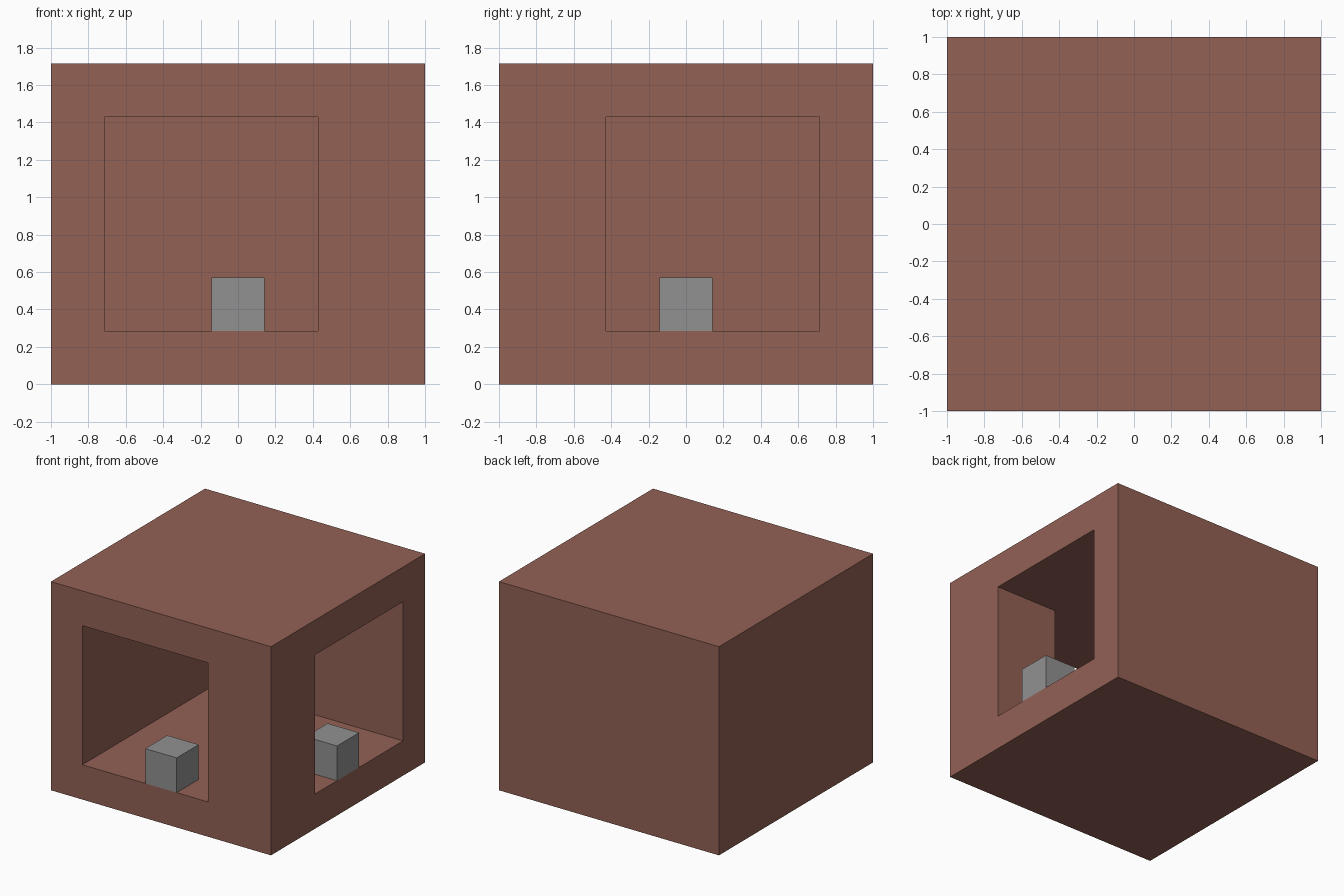
import bpy
import bmesh

if "Cube" in bpy.data.objects:
    bpy.data.objects.remove(bpy.data.objects["Cube"], do_unlink=True)

U = 2 / 7  # one grid module; the shell is 7 x 7 x 6 modules


def make_material(name, rgb):
    mat = bpy.data.materials.new(name)
    mat.use_nodes = True
    mat.diffuse_color = (*rgb, 1)
    mat.node_tree.nodes["Principled BSDF"].inputs["Base Color"].default_value = (*rgb, 1)
    return mat


def prism(name, outline, bottom, top, mat):
    """Extrude a plan outline, given in modules, from bottom to top."""
    bm = bmesh.new()
    base = bm.faces.new([bm.verts.new((x * U, y * U, bottom * U)) for x, y in outline])
    extruded = bmesh.ops.extrude_face_region(bm, geom=[base])["geom"]
    bmesh.ops.translate(bm, vec=(0, 0, (top - bottom) * U),
                        verts=[v for v in extruded if isinstance(v, bmesh.types.BMVert)])
    bmesh.ops.recalc_face_normals(bm, faces=bm.faces)
    mesh = bpy.data.meshes.new(name)
    bm.to_mesh(mesh)
    bm.free()
    mesh.materials.append(mat)
    obj = bpy.data.objects.new(name, mesh)
    bpy.context.collection.objects.link(obj)
    return obj


def square(half, cx=0, cy=0):
    return [(cx - half, cy - half), (cx + half, cy - half),
            (cx + half, cy + half), (cx - half, cy + half)]


brown = make_material("brown", (0.292, 0.120, 0.091))
grey = make_material("grey", (0.284, 0.284, 0.284))

# Outer shell, and one small block on the sill of each opening
shell = prism("shell", square(3.5), 0, 6, brown)
prism("front_block", square(0.5, cy=-3), 1, 2, grey)
prism("left_block", square(0.5, cx=3), 1, 2, grey)

# L-shaped room, open to the front and the left, around one corner pillar
room = prism("room_cutter",
             [(-2.5, -4), (1.5, -4), (1.5, -1.5), (4, -1.5), (4, 2.5), (-2.5, 2.5)],
             1, 5, brown)
room.hide_render = True

cut = shell.modifiers.new("room", 'BOOLEAN')
cut.operation = 'DIFFERENCE'
cut.solver = 'EXACT'
cut.object = room
bpy.context.view_layer.objects.active = shell
bpy.ops.object.modifier_apply(modifier=cut.name)
bpy.data.objects.remove(room, do_unlink=True)
